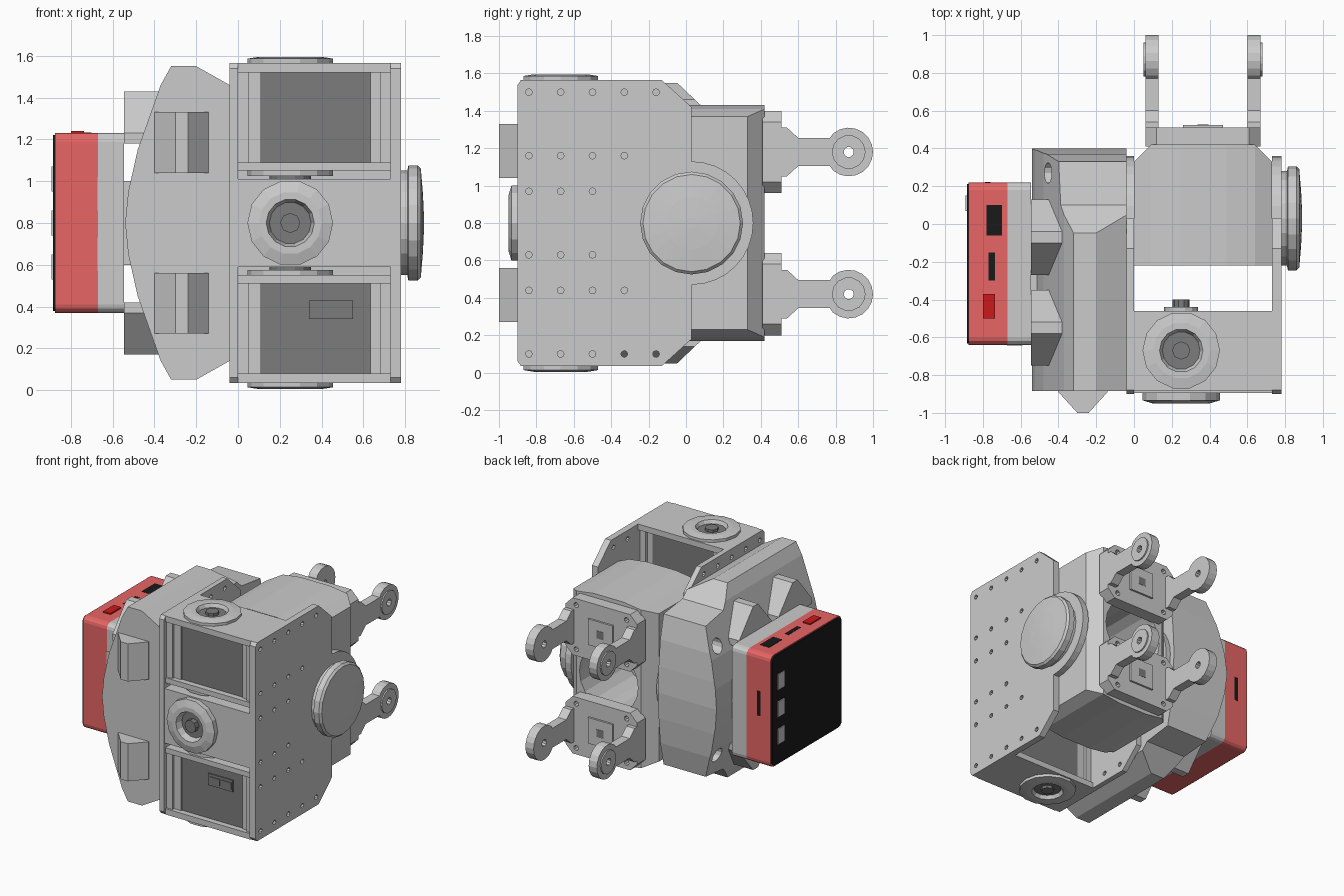
import bpy, bmesh
from math import sin, cos, pi, radians
from mathutils import Vector

if "Cube" in bpy.data.objects:
    bpy.data.objects.remove(bpy.data.objects["Cube"])


def material(name, rgb):
    m = bpy.data.materials.new(name)
    m.diffuse_color = (*rgb, 1)
    m.use_nodes = True
    m.node_tree.nodes["Principled BSDF"].inputs["Base Color"].default_value = m.diffuse_color
    return m


RED = material("red_plastic", (0.8, 0.13, 0.13))
BUTTON = material("button_red", (0.6, 0.01, 0.01))
BLACK = material("black_plastic", (0.01, 0.01, 0.01))
DARK = material("dark_grey", (0.2, 0.2, 0.2))


def build(name, verts, faces, mat=None):
    me = bpy.data.meshes.new(name)
    me.from_pydata(verts, [], faces)
    bm = bmesh.new()
    bm.from_mesh(me)
    bmesh.ops.remove_doubles(bm, verts=bm.verts, dist=1e-5)
    bmesh.ops.recalc_face_normals(bm, faces=bm.faces)
    bm.to_mesh(me)
    bm.free()
    ob = bpy.data.objects.new(name, me)
    bpy.context.collection.objects.link(ob)
    if mat:
        me.materials.append(mat)
    return ob


def place(axis, u, v, d):
    return {'x': (d, u, v), 'y': (u, d, v), 'z': (u, v, d)}[axis]


def prism(name, pts, axis, a, b, mat=None):
    n = len(pts)
    vs = [place(axis, u, v, d) for d in (a, b) for u, v in pts]
    fs = [tuple(range(n)), tuple(range(2 * n - 1, n - 1, -1))]
    fs += [(i, (i + 1) % n, n + (i + 1) % n, n + i) for i in range(n)]
    return build(name, vs, fs, mat)


def box(name, x0, x1, y0, y1, z0, z1, mat=None):
    return prism(name, [(x0, y0), (x1, y0), (x1, y1), (x0, y1)], 'z', z0, z1, mat)


def arc(cu, cv, r, a0, a1, n):
    return [(cu + r * cos(radians(a0 + (a1 - a0) * i / n)),
             cv + r * sin(radians(a0 + (a1 - a0) * i / n))) for i in range(n + 1)]


def disc(name, axis, cu, cv, r, a, b, n=16, mat=None):
    return prism(name, arc(cu, cv, r, 0, 360, n)[:-1], axis, a, b, mat)


def lathe(name, prof, axis, cu, cv, n=16, mat=None):
    # prof: (depth along axis, radius), closed with end caps
    vs = [place(axis, cu + r * cos(2 * pi * i / n), cv + r * sin(2 * pi * i / n), d)
          for d, r in prof for i in range(n)]
    fs = [tuple(range(n)), tuple(range(len(vs) - n, len(vs)))]
    fs += [(k * n + i, k * n + (i + 1) % n, (k + 1) * n + (i + 1) % n, (k + 1) * n + i)
           for k in range(len(prof) - 1) for i in range(n)]
    return build(name, vs, fs, mat)


def boolean(ob, cutters, op='DIFFERENCE'):
    for c in cutters:
        m = ob.modifiers.new("cut", 'BOOLEAN')
        m.operation, m.object, m.solver = op, c, 'EXACT'
    dg = bpy.context.evaluated_depsgraph_get()
    me = bpy.data.meshes.new_from_object(ob.evaluated_get(dg))
    ob.modifiers.clear()
    ob.data = me
    for c in cutters:
        bpy.data.objects.remove(c)
    return ob


def mirror_z(pts, c=0.8):
    return pts + [(u, 2 * c - v) for u, v in reversed(pts) if abs(v - c) > 1e-6]


# Side plates with bolt holes
outline = mirror_z([(-0.9, 1.54), (-0.88, 1.565), (-0.13, 1.565), (0.03, 1.42)]
                   + arc(0.03, 0.8, 0.33, 90, 0, 8))
for side, x0, x1 in (("left", -0.04, 0.0), ("right", 0.73, 0.78)):
    plate = prism(side + "_side_plate", outline, 'x', x0, x1)
    holes = [disc("hole", 'x', -0.84 + 0.17 * i, 0.8 + s * dz, 0.018, x0 - 0.1, x1 + 0.1, 8)
             for dz, n in ((0.7, 5), (0.36, 4), (0.17, 3)) for s in (1, -1) for i in range(n)]
    boolean(plate, holes)

# Round cap on the right pivot
lathe("pivot_cap", [(0.77, 0.25), (0.81, 0.25), (0.815, 0.275), (0.86, 0.275),
                    (0.875, 0.26), (0.885, 0.14), (0.89, 0.03)], 'x', 0.03, 0.8, 20)


# Output horn: ring with a recess and a centre pin; s is the outward direction
def horn(name, axis, cu, cv, base, s, h):
    lathe(name, [(base - s * 0.02, 0.205), (base + s * h * 0.7, 0.205), (base + s * h, 0.15),
                 (base + s * h, 0.115), (base + s * 0.001, 0.1)], axis, cu, cv, 14)
    disc(name + "_socket", axis, cu, cv, 0.1, base - s * 0.01, base + s * 0.004, 14, DARK)
    disc(name + "_pin", axis, cu, cv, 0.048, base - s * 0.01, base + s * h * 0.8, 8, DARK)


# Upper and lower motors in their frames
for part, s in (("upper", 1), ("lower", -1)):
    def zz(d0, d1):
        return sorted((0.8 + s * d0, 0.8 + s * d1))
    box(part + "_motor_body", 0.11, 0.635, -0.84, -0.5, *zz(0.28, 0.73), DARK)
    box(part + "_frame_outer", 0, 0.73, -0.885, -0.46, *zz(0.72, 0.765))
    box(part + "_frame_inner", 0, 0.73, -0.885, -0.46, *zz(0.25, 0.29))
    for x0, x1 in ((0, 0.05), (0.68, 0.73)):
        box(part + "_frame_post", x0, x1, -0.87, -0.48, *zz(0.28, 0.73))
    for x0, x1 in ((0.04, 0.11), (0.635, 0.69)):
        box(part + "_frame_strip", x0, x1, -0.85, -0.5, *zz(0.28, 0.73))
    horn(part + "_horn", 'z', 0.25, -0.67, 0.8 + s * 0.765, s, 0.03)
    disc(part + "_idler", 'z', 0.25, -0.67, 0.205, *zz(0.225, 0.255), 14)
    disc(part + "_idler_hub", 'z', 0.25, -0.67, 0.1, *zz(0.2, 0.23), 14, DARK)

# Connector on the lower motor
box("connector", 0.34, 0.55, -0.85, -0.83, 0.34, 0.43, DARK)
for x in (0.355, 0.455):
    box("connector_socket", x, x + 0.085, -0.855, -0.83, 0.36, 0.41, DARK)

# Middle motor
box("middle_motor", 0, 0.73, -0.895, -0.46, 0.59, 1.01)
horn("middle_horn", 'y', 0.25, 0.8, -0.895, -1, 0.055)
disc("middle_flange", 'y', 0.25, 0.8, 0.09, -0.47, -0.44, 14)
disc("middle_shaft", 'y', 0.25, 0.8, 0.045, -0.46, -0.4, 10, DARK)

# Rear drum: bowed section trimmed by chamfered plan, with a round bore
drum = prism("rear_drum", mirror_z([(0, 1.37), (0.09, 1.41), (0.24, 1.43), (0.49, 1.43),
                                    (0.64, 1.41), (0.73, 1.37)]), 'y', -0.22, 0.6)
plan = prism("plan", [(-0.1, -0.22), (0.83, -0.22), (0.83, 0.23), (0.64, 0.42),
                      (0.09, 0.42), (-0.1, 0.23)], 'z', 0, 2)
boolean(drum, [plan], 'INTERSECT')
boolean(drum, [disc("bore", 'y', 0.365, 0.8, 0.25, -0.1, 0.6, 20)])

# Two hinge brackets with paired arms
for part, zc in (("upper", 1.18), ("lower", 0.42)):
    c = 0.06
    base = prism(part + "_hinge_base",
                 [(0.06, zc - 0.16), (0.12, zc - 0.22), (0.61, zc - 0.22), (0.67, zc - 0.16),
                  (0.67, zc + 0.16), (0.61, zc + 0.22), (0.12, zc + 0.22), (0.06, zc + 0.16)],
                 'y', 0.41, 0.51)
    boolean(base, [disc("hole", 'y', x, zc + dz, 0.02, 0.46, 0.6, 8)
                   for x in (0.15, 0.58) for dz in (-0.17, 0.17)])
    pad = box(part + "_hinge_pad", 0.26, 0.47, 0.5, 0.525, zc - 0.1, zc + 0.1)
    box(part + "_hinge_slot", 0.335, 0.395, 0.5, 0.527, zc - 0.03, zc + 0.03, DARK)
    arm = mirror_z([(0.45, zc + 0.13), (0.54, zc + 0.13), (0.6, zc + 0.075), (0.77, zc + 0.075)]
                   + arc(0.87, zc, 0.13, 130, 0, 7), zc)
    for side, x0, x1, b0, b1 in (("left", 0.06, 0.13, 0.05, 0.07),
                                 ("right", 0.6, 0.67, 0.66, 0.68)):
        a = prism(f"{part}_{side}_hinge_arm", arm, 'x', x0, x1)
        boss = disc(f"{part}_{side}_hinge_boss", 'x', 0.87, zc, 0.09, b0, b1, 14)
        for ob in (a, boss):
            boolean(ob, [disc("hole", 'x', 0.87, zc, 0.027, 0, 0.8, 10)])

# Adapter shell: front outline trimmed by the side outline
shell = prism("adapter_shell", mirror_z([(-0.04, 1.46), (-0.2, 1.55), (-0.32, 1.55), (-0.37, 1.46),
                                         (-0.48, 1.15), (-0.525, 0.95), (-0.54, 0.8)]),
              'y', -0.885, 0.6)
side = prism("trim", mirror_z([(-0.885, 1.6), (-0.1, 1.6), (0.1, 1.41), (0.33, 1.38),
                               (0.37, 1.2), (0.39, 1.0), (0.4, 0.8)]), 'x', -0.8, 0.2)
boolean(shell, [side], 'INTERSECT')
boolean(shell, [disc("hole", 'x', 0.27, 0.8 + s * 0.42, 0.055, -0.7, -0.3, 12) for s in (1, -1)])

# Wedge supports between adapter and control unit, and front clips
for s in (1, -1):
    for yc in (-0.07, -0.55):
        pts = [(-0.2, 0.38), (-0.2, 0.43), (-0.03, 0.63), (0.03, 0.63), (0.2, 0.43), (0.2, 0.38)]
        prism("wedge_support", [(yc + u, 0.8 + s * v) for u, v in pts], 'x', -0.545, -0.36)
    zc = 0.8 + s * 0.385
    prism("front_clip", [(-0.4, -0.87), (-0.4, -0.89), (-0.3, -1), (-0.24, -1), (-0.14, -0.89),
                         (-0.14, -0.87)], 'z', zc - 0.145, zc + 0.145)
box("centre_mount", -0.56, -0.5, -0.45, 0.05, 0.6, 1.0)


# Control unit: rounded square case with screen, buttons and ports
def rounded(r, y0=-0.64, y1=0.22, z0=0.37, z1=1.23):
    return (arc(y1 - r, z1 - r, r, 0, 90, 3) + arc(y0 + r, z1 - r, r, 90, 180, 3)
            + arc(y0 + r, z0 + r, r, 180, 270, 3) + arc(y1 - r, z0 + r, r, 270, 360, 3))


prism("unit_base", rounded(0.04), 'x', -0.67, -0.545)
prism("unit_case", rounded(0.04), 'x', -0.875, -0.67, RED)
prism("unit_screen", rounded(0.04, -0.632, 0.212, 0.378, 1.222), 'x', -0.885, -0.87, BLACK)
for z in (0.59, 0.8, 1.01):
    box("unit_button", -0.892, -0.88, 0.07, 0.15, z - 0.06, z + 0.06)
box("wide_port", -0.78, -0.7, -0.06, 0.1, 1.2, 1.232, BLACK)
box("small_port", -0.77, -0.737, -0.3, -0.15, 1.2, 1.232, BLACK)
box("power_button", -0.8, -0.737, -0.5, -0.37, 1.2, 1.24, BUTTON)
box("card_slot", -0.79, -0.76, 0.2, 0.222, 0.75, 0.94, BLACK)
for z in (0.65, 0.94):
    box("cable_port", -0.672, -0.59, -0.643, -0.62, z - 0.08, z + 0.08)
